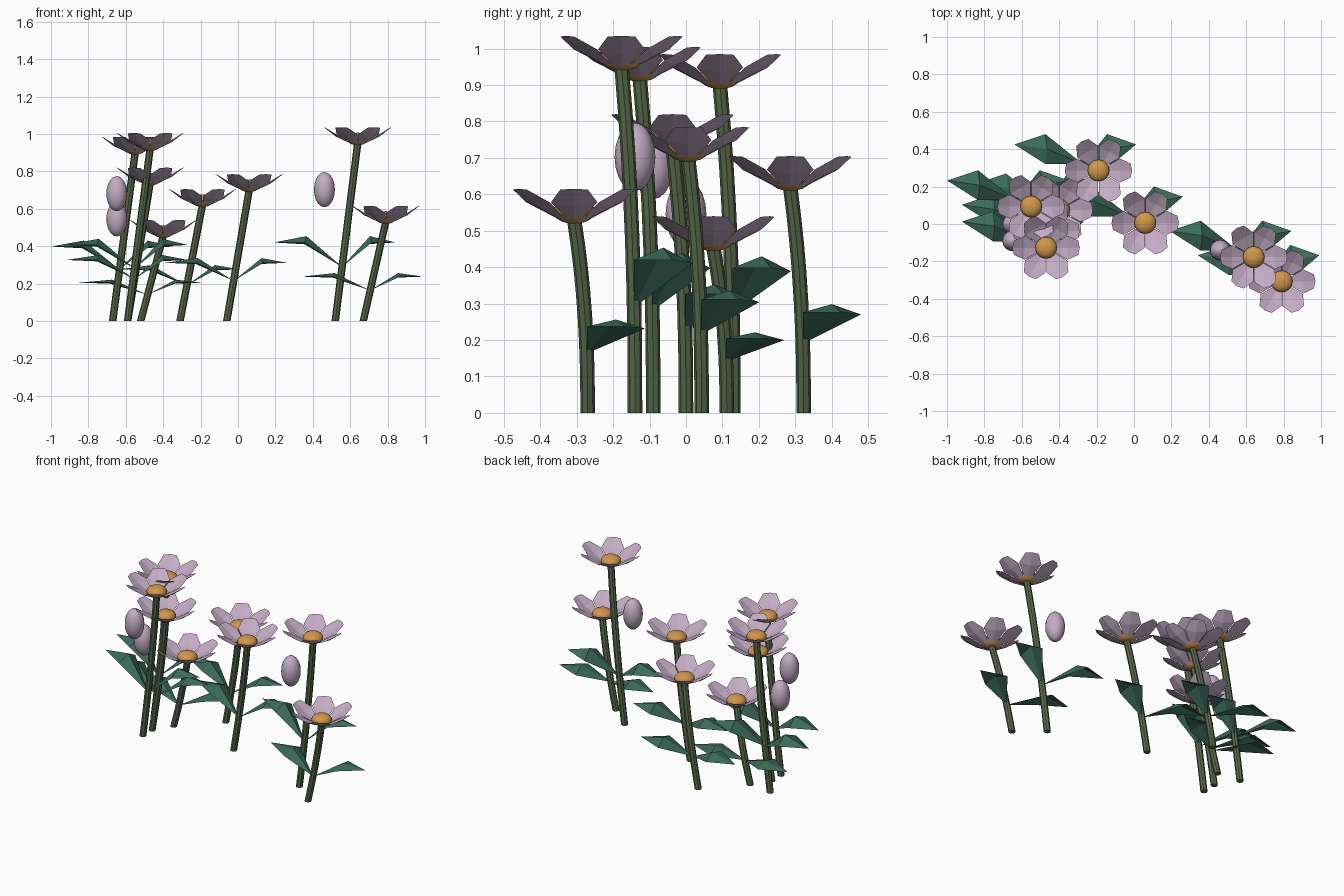
import bpy, bmesh, math
from mathutils import Matrix, Vector

if "Cube" in bpy.data.objects:
    bpy.data.objects.remove(bpy.data.objects["Cube"])


def material(name, rgb):
    m = bpy.data.materials.new(name)
    m.diffuse_color = (*rgb, 1)
    m.use_nodes = True
    m.node_tree.nodes["Principled BSDF"].inputs["Base Color"].default_value = m.diffuse_color
    return m


PETAL = material("mauve petal", (0.55, 0.41, 0.56))
CENTRE = material("orange centre", (0.64, 0.31, 0.07))
LEAF = material("leaf green", (0.045, 0.15, 0.105))
STEM = material("stem green", (0.10, 0.145, 0.07))


def finish(bm, name, mat, smooth=False):
    me = bpy.data.meshes.new(name)
    bm.to_mesh(me)
    bm.free()
    me.materials.append(mat)
    for p in me.polygons:
        p.use_smooth = smooth
    ob = bpy.data.objects.new(name, me)
    bpy.context.collection.objects.link(ob)
    return ob


def stem_point(x, y, h, t):
    # leans steadily along x and bends towards the front near the top
    return Vector((x + 0.12 * t, y - 0.037 * t ** 2.3, h * t))


def make_stem(x, y, h, name):
    bm = bmesh.new()
    rings, sides, r = 8, 8, 0.02
    loops = []
    for i in range(rings + 1):
        c = stem_point(x, y, h, i / rings)
        loops.append([bm.verts.new(c + Vector((r * math.cos(a), r * math.sin(a), 0)))
                      for a in (math.tau * k / sides for k in range(sides))])
    for a, b in zip(loops, loops[1:]):
        for k in range(sides):
            n = (k + 1) % sides
            bm.faces.new((a[k], a[n], b[n], b[k]))
    bm.faces.new(loops[0][::-1])
    bm.faces.new(loops[-1])
    finish(bm, name, STEM)


def make_petals(c, name):
    # each petal: (radius, half width, rib height, edge height)
    profile = [(0.03, 0.015, -0.02, -0.018), (0.115, 0.064, 0.02, 0.033)]
    end = [(0.172, 0.038, 0.07, 0.068)]
    bm = bmesh.new()
    for k in range(6):
        rot = Matrix.Rotation(math.tau * k / 6, 3, 'Z')
        rows = []
        for r, w, rib, edge in profile + end:
            tip = 0.008 if r > 0.15 else 0
            pts = ((r, -w, edge), (r + tip, 0, rib), (r, w, edge))
            rows.append([bm.verts.new(c + rot @ Vector(p)) for p in pts])
        for a, b in zip(rows, rows[1:]):
            for j in range(2):
                bm.faces.new((a[j], b[j], b[j + 1], a[j + 1]))
    finish(bm, name, PETAL)


def make_ellipsoid(c, rx, rz, name, mat, u=16, v=10):
    bm = bmesh.new()
    m = Matrix.Translation(c) @ Matrix.Diagonal((rx, rx, rz, 1))
    bmesh.ops.create_uvsphere(bm, u_segments=u, v_segments=v, radius=1, matrix=m)
    finish(bm, name, mat, True)


def make_leaf(x, y, h, side, name):
    # kite-shaped leaf with a raised rib; the left one is longer
    mid, tip = (0.19, 0.365) if side < 0 else (0.15, 0.285)
    base = stem_point(x, y, h, 0.30)
    slant = 0.01 if side < 0 else -0.02

    def at(dx, dy, z):
        return bm.verts.new((base.x + side * dx, base.y + dy, h * z))

    bm = bmesh.new()
    root = at(0, 0, 0.30)
    back = at(mid + slant, 0.16, 0.425)
    rib = at(mid, 0.08, 0.47)
    front = at(mid + 0.01, 0.0, 0.435)
    end = at(tip, 0.105, 0.435)
    for f in ((root, rib, back), (root, front, rib), (rib, end, back), (front, end, rib)):
        bm.faces.new(f if side > 0 else f[::-1])
    finish(bm, name, LEAF)


# plants: base x, base y, stem height, has a bud
plants = [
    (-0.31, 0.323, 0.635, False),
    (-0.06, 0.043, 0.715, False),
    (0.52, -0.14, 0.965, True),
    (0.67, -0.27, 0.545, False),
    (-0.67, 0.13, 0.915, False),
    (-0.59, -0.09, 0.935, True),
    (-0.52, 0.112, 0.47, False),
    (-0.59, 0.0, 0.75, True),
]

for i, (x, y, h, bud) in enumerate(plants, 1):
    top = stem_point(x, y, h, 1)
    make_stem(x, y, h - 0.015, f"stem_{i}")
    make_petals(top, f"petals_{i}")
    make_ellipsoid(top + Vector((0, 0, 0.008)), 0.058, 0.034, f"flower_centre_{i}", CENTRE)
    make_leaf(x, y, h, -1, f"left_leaf_{i}")
    make_leaf(x, y, h, 1, f"right_leaf_{i}")
    if bud:
        make_ellipsoid(Vector((x - 0.058, y, 0.728 * h)), 0.056, 0.094, f"bud_{i}", PETAL)
